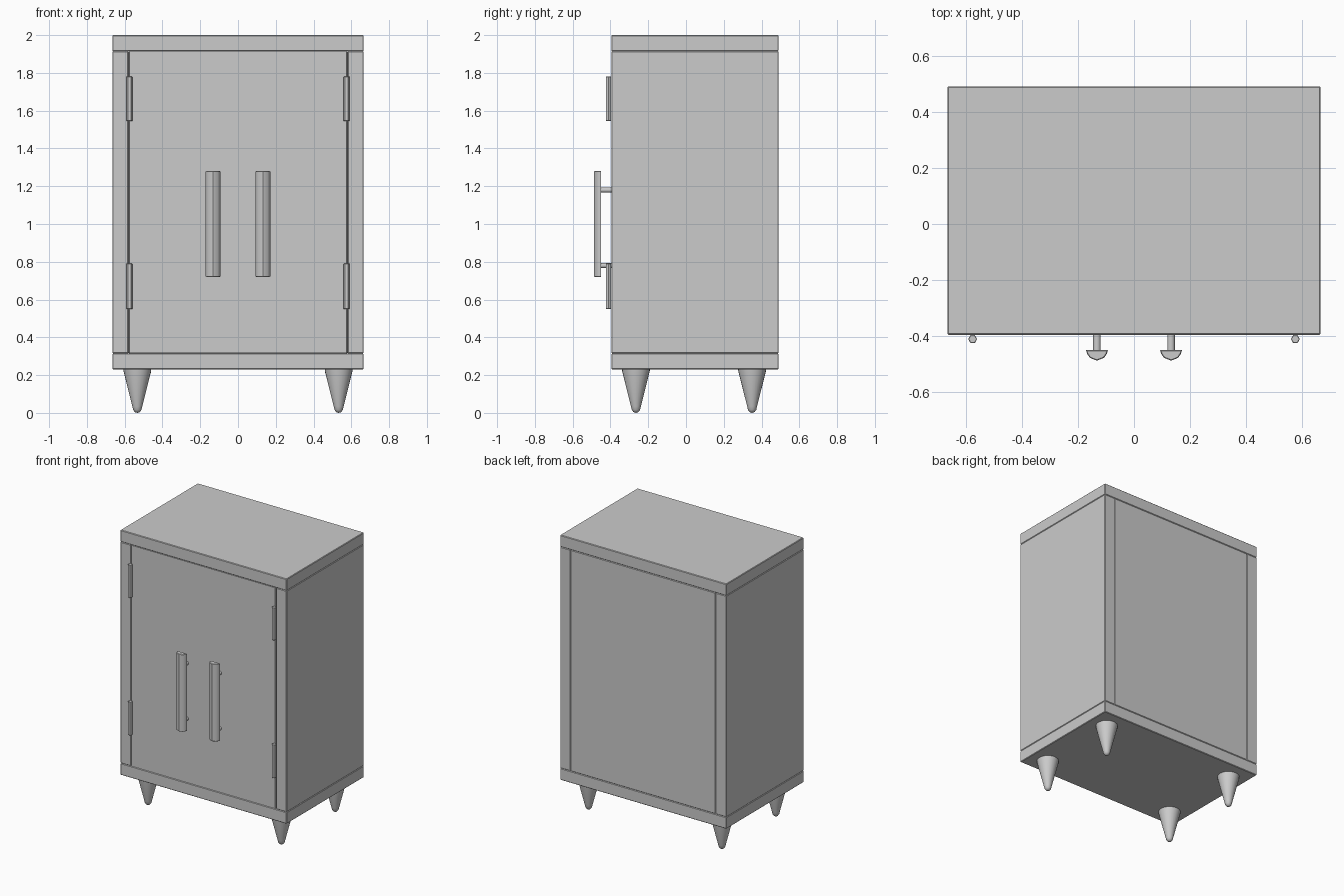
import bpy, bmesh, math

if "Cube" in bpy.data.objects:
    bpy.data.objects.remove(bpy.data.objects["Cube"])

FRONT, BACK = -0.395, 0.49
W, T = 0.665, 0.085          # half width, board thickness
Z0, Z1 = 0.23, 2.0           # carcass bottom and top


def finish(name, bm, smooth=True):
    bmesh.ops.recalc_face_normals(bm, faces=bm.faces)
    me = bpy.data.meshes.new(name)
    bm.to_mesh(me)
    bm.free()
    ob = bpy.data.objects.new(name, me)
    bpy.context.collection.objects.link(ob)
    if smooth:
        bpy.context.view_layer.objects.active = ob
        ob.select_set(True)
        bpy.ops.object.shade_smooth_by_angle(angle=math.radians(40))
        ob.select_set(False)
    return ob


def board(name, x, y, z, bevel=0.004):
    """Box from (min, max) ranges with a small edge bevel."""
    bm = bmesh.new()
    bmesh.ops.create_cube(bm, size=1)
    for v in bm.verts:
        v.co = [r[0] if c < 0 else r[1] for c, r in zip(v.co, (x, y, z))]
    if bevel:
        bmesh.ops.bevel(bm, geom=bm.edges[:], offset=bevel, segments=1, affect='EDGES')
    return finish(name, bm, False)


def prism(name, points, z0, z1, bevel=0.0):
    """Extrude an xy outline upwards."""
    bm = bmesh.new()
    f = bm.faces.new([bm.verts.new((x, y, z0)) for x, y in points])
    top = bmesh.ops.extrude_face_region(bm, geom=[f])['geom']
    bmesh.ops.translate(bm, vec=(0, 0, z1 - z0),
                        verts=[g for g in top if isinstance(g, bmesh.types.BMVert)])
    if bevel:
        rim = [e for e in bm.edges if e.verts[0].co.z == e.verts[1].co.z]
        bmesh.ops.bevel(bm, geom=rim, offset=bevel, segments=1, affect='EDGES')
    return finish(name, bm)


def lathe(name, profile, loc, steps=24):
    """Spin an (r, z) profile about the vertical axis."""
    bm = bmesh.new()
    vs = [bm.verts.new((r, 0, z)) for r, z in profile]
    es = [bm.edges.new(p) for p in zip(vs, vs[1:])]
    bmesh.ops.spin(bm, geom=vs + es, cent=(0, 0, 0), axis=(0, 0, 1),
                   angle=2 * math.pi, steps=steps)
    bmesh.ops.remove_doubles(bm, verts=bm.verts, dist=1e-5)
    ob = finish(name, bm)
    ob.location = loc
    return ob


# Carcass: top, bottom and back boards
board("top_board", (-W, W), (FRONT, BACK), (Z1 - T, Z1))
board("bottom_board", (-W, W), (FRONT, BACK), (Z0, Z0 + T))
board("back_panel", (-W + T, W - T), (BACK - T, BACK), (Z0 + T, Z1 - T))

for s, side in ((-1, "left"), (1, "right")):
    # Side board
    board(side + "_side", sorted((s * W, s * (W - T))), (FRONT, BACK), (Z0 + T, Z1 - T))

    # Door, meeting its twin on the centre line
    board(side + "_door", sorted((0, s * 0.574)), (FRONT, FRONT + 0.06),
          (Z0 + T + 0.002, Z1 - T - 0.002), 0)

    # Hinge knuckles, six-sided
    for z0, z1, level in ((0.55, 0.79, "lower"), (1.545, 1.78, "upper")):
        ring = [(s * 0.575 + 0.016 * math.cos(k * math.pi / 3),
                 -0.41 + 0.016 * math.sin(k * math.pi / 3)) for k in range(6)]
        prism(f"{side}_{level}_hinge", ring, z0, z1, 0.002)

    # Handle bar with flat back and rounded front
    hx = s * 0.132
    bar = [(-0.039, -0.449), (-0.035, -0.463), (-0.025, -0.477), (0, -0.487),
           (0.025, -0.477), (0.035, -0.463), (0.039, -0.449)]
    prism(side + "_handle", [(hx + x, y) for x, y in bar], 0.72, 1.28, 0.003)

    # Handle posts
    for z, level in ((0.78, "lower"), (1.18, "upper")):
        ob = lathe(f"{side}_{level}_handle_post",
                   [(0, 0), (0.0135, 0), (0.0135, 0.066), (0, 0.066)], (hx, -0.389, z), 12)
        ob.rotation_euler.x = math.pi / 2

    # Tapered legs with rounded feet
    for y, end in ((-0.265, "front"), (0.35, "back")):
        lathe(f"{side}_{end}_leg",
              [(0, 0.235), (0.074, 0.235), (0.073, 0.22), (0.026, 0.034),
               (0.022, 0.016), (0.013, 0.004), (0, 0)], (s * 0.533, y, 0))
